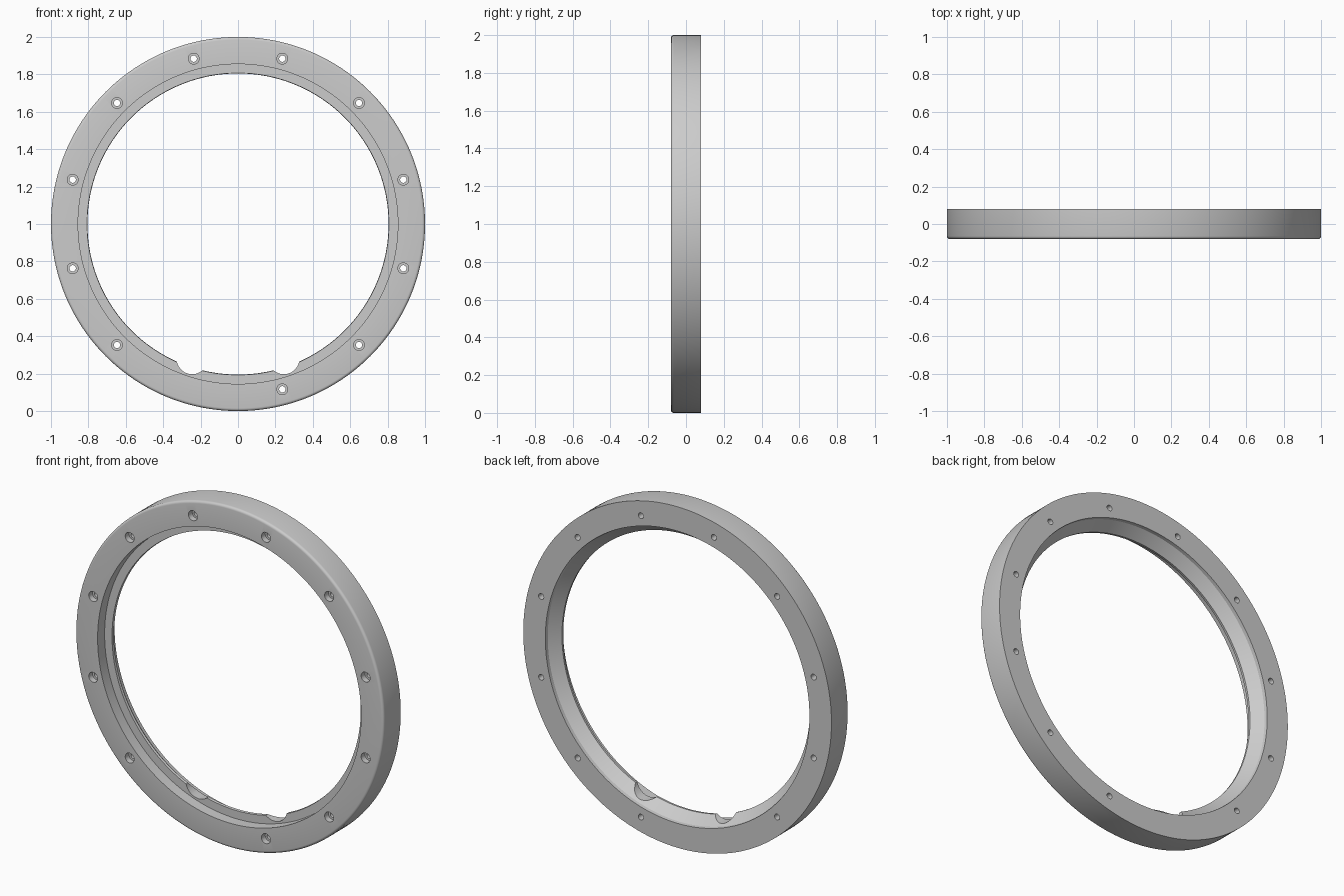
import bpy, bmesh
from math import cos, sin, pi, radians
from mathutils import Vector

if "Cube" in bpy.data.objects:
    bpy.data.objects.remove(bpy.data.objects["Cube"])


def lathe(bm, profile, centre, segs, closed):
    """Turn (radius, y) points around the y axis through centre (x, z)."""
    rings = []
    for i in range(segs):
        a = 2 * pi * i / segs
        rings.append([bm.verts.new((centre[0] + r * cos(a), y, centre[1] + r * sin(a)))
                      for r, y in profile])
    n = len(profile)
    for i in range(segs):
        p, q = rings[i], rings[(i + 1) % segs]
        for j in range(n if closed else n - 1):
            k = (j + 1) % n
            bm.faces.new((p[j], p[k], q[k], q[j]))
    if not closed:
        bm.faces.new([r[0] for r in rings])
        bm.faces.new([r[-1] for r in rings])


def make_object(name, bm):
    bmesh.ops.recalc_face_normals(bm, faces=bm.faces)
    mesh = bpy.data.meshes.new(name)
    bm.to_mesh(mesh)
    bm.free()
    ob = bpy.data.objects.new(name, mesh)
    bpy.context.collection.objects.link(ob)
    return ob


# Ring: rounded front rim, front recess, thin inner lip, tapered back bore
F, B = -0.08, 0.08
fillet = [(0.985 + 0.015 * sin(t), F + 0.015 - 0.015 * cos(t))
          for t in (radians(d) for d in (0, 22.5, 45, 67.5, 90))]
profile = fillet + [(1.0, B), (0.857, B), (0.855, 0.06), (0.805, 0.0),
                    (0.807, -0.015), (0.855, -0.015), (0.855, F)]
bm = bmesh.new()
lathe(bm, profile, (0, 1), 192, True)
ring = make_object("ring", bm)

# Cutters: eleven counterbored screw holes and two round notches in the lip
bm = bmesh.new()
hole = [(0.029, F - 0.03), (0.029, F + 0.035), (0.017, F + 0.035), (0.017, B + 0.03)]
for k in range(12):
    a = radians(15 + 30 * k)
    if k == 8:
        continue  # lower left hole is absent
    lathe(bm, hole, (0.915 * cos(a), 1 + 0.915 * sin(a)), 24, False)
for side in (-1, 1):
    lathe(bm, [(0.083, -0.06), (0.083, 0.07)], (side * 0.245, 0.28), 48, False)
cutter = make_object("hole_cutter", bm)
cutter.hide_render = True

mod = ring.modifiers.new("holes", 'BOOLEAN')
mod.operation = 'DIFFERENCE'
mod.solver = 'EXACT'
mod.object = cutter
bpy.context.view_layer.objects.active = ring
ring.select_set(True)
bpy.ops.object.modifier_apply(modifier=mod.name)
bpy.data.objects.remove(cutter)
bpy.ops.object.shade_smooth_by_angle(angle=radians(30))
